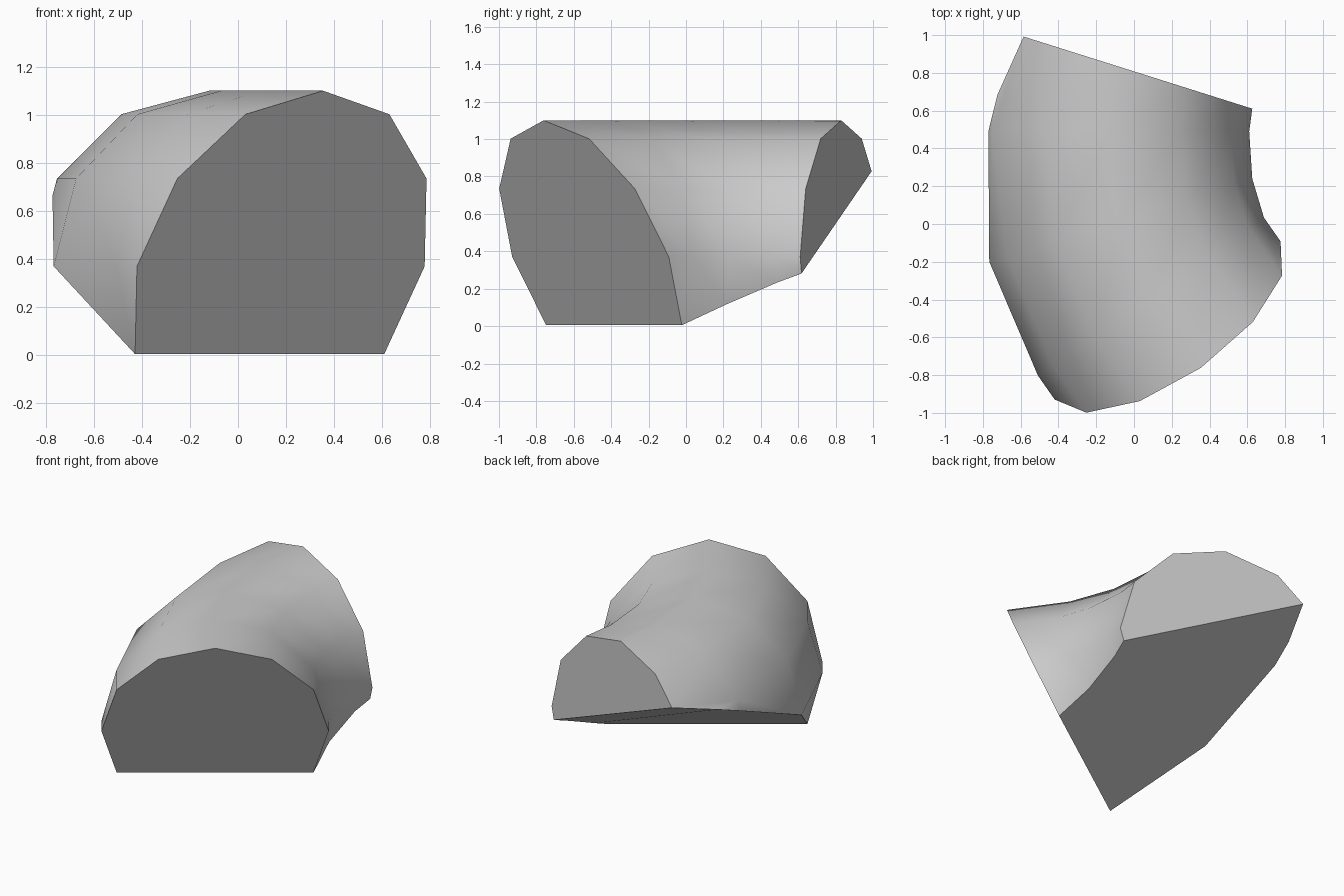
import bpy, bmesh
from math import radians, sin, cos
from mathutils import Vector

cube = bpy.data.objects.get("Cube")
if cube:
    bpy.data.objects.remove(cube, do_unlink=True)

grey = bpy.data.materials.new("light grey")
grey.use_nodes = True
grey.diffuse_color = (0.6, 0.6, 0.6, 1)
grey.node_tree.nodes["Principled BSDF"].inputs["Base Color"].default_value = grey.diffuse_color

RADIUS, AXIS_Z = 0.73, 0.37

# Centre x, centre y, turn in degrees and forward lean of each section, back to front
SECTIONS = [
    (0.0 - 0.07, 0.83, -17.5, 0),
    (-0.12, 0.49, 0, 0),
    (-0.07, 0.02, 17.5, 0),
    (0.09, -0.385, 35, 0),
    (0.09, -0.385, 35, 0.42),
]


def section(bm, x, y, turn, lean):
    """Upper arc of a twelve-sided tube, turned about z and leaning forward."""
    side = Vector((cos(radians(turn)), sin(radians(turn)), 0))
    ahead = Vector((side.y, -side.x, 0))
    verts = []
    for angle in range(-30, 211, 30):
        a = radians(angle)
        z = AXIS_Z + RADIUS * sin(a)
        base = AXIS_Z - RADIUS / 2
        p = Vector((x, y, z)) + side * RADIUS * cos(a) + ahead * lean * (z - base)
        verts.append(bm.verts.new(p))
    return verts


# Bent tube
bm = bmesh.new()
rings = [section(bm, *s) for s in SECTIONS]
for r, q in zip(rings, rings[1:]):
    for i in range(len(r) - 1):
        bm.faces.new((r[i], r[i + 1], q[i + 1], q[i]))
bm.faces.new(rings[0])
bm.faces.new(rings[-1])
bmesh.ops.remove_doubles(bm, verts=bm.verts, dist=0.001)

# Sloping flat underside
bmesh.ops.bisect_plane(
    bm, geom=bm.verts[:] + bm.edges[:] + bm.faces[:], dist=0.015,
    plane_co=(0, 0, 0.2), plane_no=Vector((0.32, -0.444, 1)).normalized(),
    clear_inner=True)
bmesh.ops.holes_fill(bm, edges=[e for e in bm.edges if e.is_boundary], sides=0)
bmesh.ops.recalc_face_normals(bm, faces=bm.faces)

mesh = bpy.data.meshes.new("bent_tube_section")
bm.to_mesh(mesh)
bm.free()
mesh.materials.append(grey)
tube = bpy.data.objects.new("bent_tube_section", mesh)
bpy.context.collection.objects.link(tube)
bpy.context.view_layer.objects.active = tube
tube.select_set(True)
bpy.ops.object.shade_smooth_by_angle(angle=radians(40))
